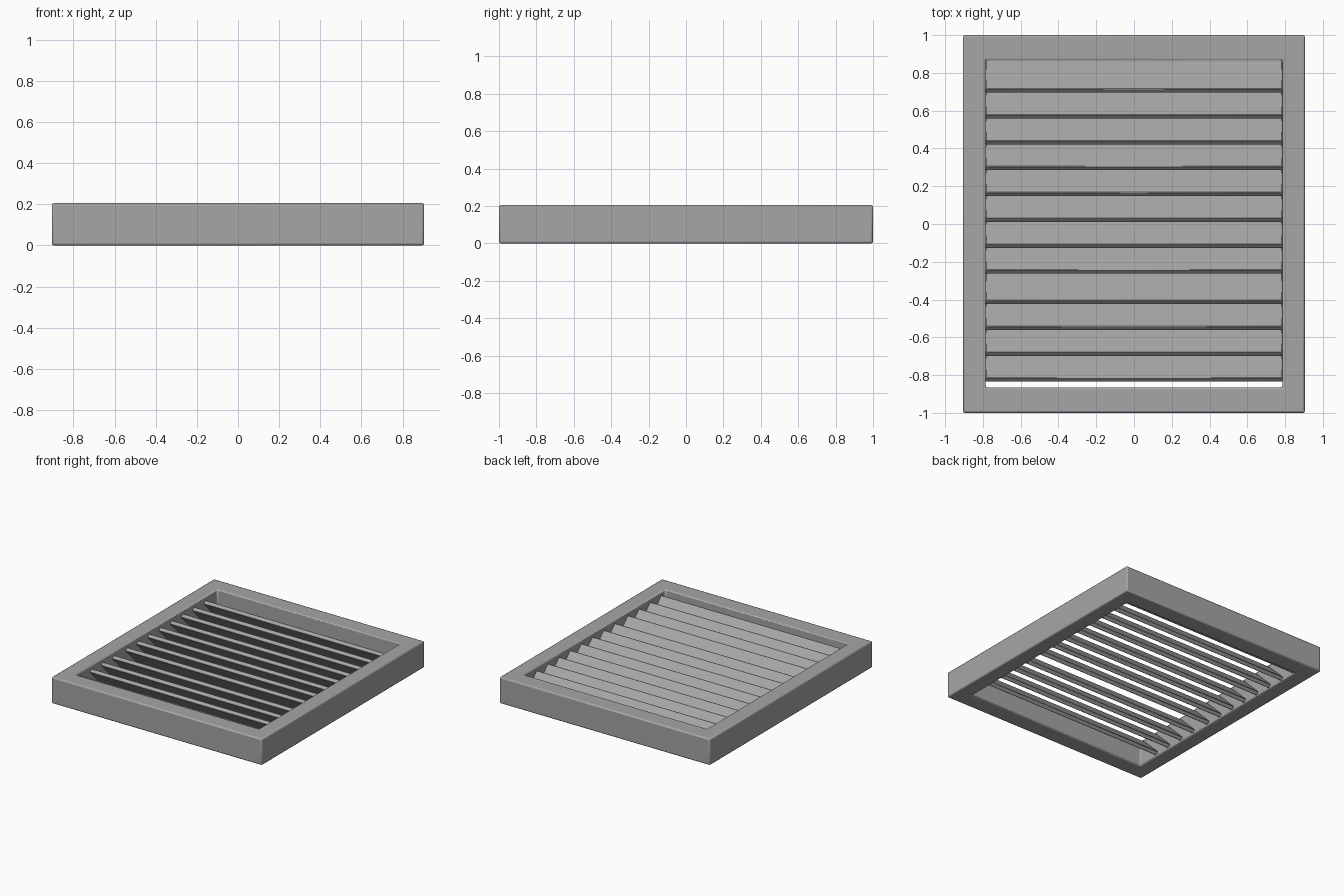
import bpy
import bmesh
from math import radians, sin, cos

if "Cube" in bpy.data.objects:
    bpy.data.objects.remove(bpy.data.objects["Cube"], do_unlink=True)

# One grey paint for the whole vent
grey = bpy.data.materials.new("painted_grey")
grey.use_nodes = True
colour = (0.38, 0.38, 0.38, 1)
grey.diffuse_color = colour
grey.node_tree.nodes["Principled BSDF"].inputs["Base Color"].default_value = colour

HEIGHT = 0.205
OUTER = (0.905, 1.0)
INNER = (0.785, 0.865)
TILT = radians(45)
SLAT_LENGTH, SLAT_THICK = 0.21, 0.03
SLAT_TOP = 0.18
PITCH = 0.137


def finish(name, bm, bevel, segments):
    """Turn a bmesh into a bevelled, painted object."""
    bmesh.ops.recalc_face_normals(bm, faces=bm.faces)
    mesh = bpy.data.meshes.new(name)
    bm.to_mesh(mesh)
    bm.free()
    mesh.materials.append(grey)
    obj = bpy.data.objects.new(name, mesh)
    bpy.context.collection.objects.link(obj)
    mod = obj.modifiers.new("soft_edges", "BEVEL")
    mod.width = bevel
    mod.segments = segments
    mod.limit_method = "ANGLE"
    bpy.ops.object.select_all(action="DESELECT")
    obj.select_set(True)
    bpy.context.view_layer.objects.active = obj
    bpy.ops.object.shade_smooth_by_angle(angle=radians(35))
    return obj


def make_frame():
    """Mitred rectangular ring: a square section swept round four corners."""
    bm = bmesh.new()
    section = [(OUTER, 0), (OUTER, HEIGHT), (INNER, HEIGHT), (INNER, 0)]
    corners = [(-1, -1), (1, -1), (1, 1), (-1, 1)]
    rings = [[bm.verts.new((sx * half[0], sy * half[1], z)) for half, z in section]
             for sx, sy in corners]
    for i in range(4):
        a, b = rings[i], rings[(i + 1) % 4]
        for j in range(4):
            k = (j + 1) % 4
            bm.faces.new((a[j], b[j], b[k], a[k]))
    finish("frame", bm, 0.01, 2)


def make_slat(name, y):
    """Tilted blade whose high edge faces the front at position y."""
    bm = bmesh.new()
    s, c = sin(TILT), cos(TILT)
    along = (SLAT_LENGTH * c, -SLAT_LENGTH * s)
    down = (-SLAT_THICK * s, -SLAT_THICK * c)
    section = [(y, SLAT_TOP),
               (y + along[0], SLAT_TOP + along[1]),
               (y + along[0] + down[0], SLAT_TOP + along[1] + down[1]),
               (y + down[0], SLAT_TOP + down[1])]
    ends = [[bm.verts.new((x, py, pz)) for py, pz in section]
            for x in (-INNER[0], INNER[0])]
    bm.faces.new(ends[0])
    bm.faces.new(ends[1])
    for j in range(4):
        k = (j + 1) % 4
        bm.faces.new((ends[0][j], ends[1][j], ends[1][k], ends[0][k]))
    finish(name, bm, 0.003, 1)


make_frame()

# Eight slats at the back, then four more after a slightly wider gap
for i in range(12):
    extra = 0.024 if i >= 8 else 0
    make_slat(f"slat_{i + 1}", 0.715 - i * PITCH - extra)
